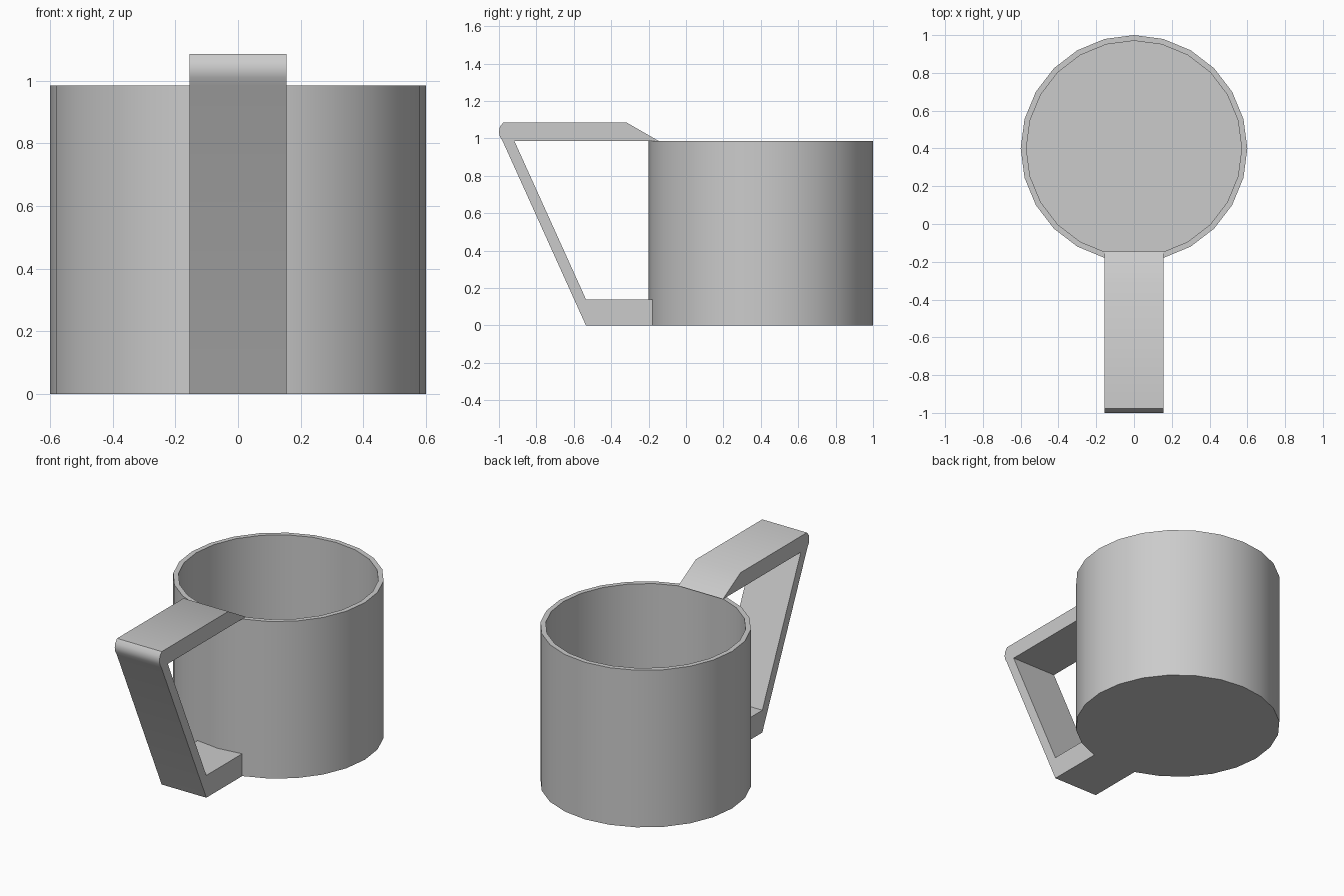
import bpy, bmesh, math

if "Cube" in bpy.data.objects:
    bpy.data.objects.remove(bpy.data.objects["Cube"])

gray = bpy.data.materials.new("plain gray")
gray.diffuse_color = (0.6, 0.6, 0.6, 1)
gray.use_nodes = True
gray.node_tree.nodes["Principled BSDF"].inputs["Base Color"].default_value = gray.diffuse_color


def finish(name, bm):
    bmesh.ops.recalc_face_normals(bm, faces=bm.faces)
    mesh = bpy.data.meshes.new(name)
    bm.to_mesh(mesh)
    bm.free()
    mesh.materials.append(gray)
    obj = bpy.data.objects.new(name, mesh)
    bpy.context.collection.objects.link(obj)
    bpy.ops.object.select_all(action='DESELECT')
    obj.select_set(True)
    bpy.context.view_layer.objects.active = obj
    bpy.ops.object.shade_smooth_by_angle(angle=math.radians(34))
    return obj


# Cup: hollow 24-sided cylinder with a thin wall and floor
SIDES, CENTRE_Y = 24, 0.4
bm = bmesh.new()
rings = []
for radius, z in [(0.6, 0), (0.6, 0.985), (0.57, 0.985), (0.57, 0.03)]:
    ring = []
    for i in range(SIDES):
        a = 2 * math.pi * i / SIDES
        ring.append(bm.verts.new((radius * math.cos(a),
                                  CENTRE_Y + radius * math.sin(a), z)))
    rings.append(ring)
for low, high in zip(rings, rings[1:]):
    for i in range(SIDES):
        j = (i + 1) % SIDES
        bm.faces.new((low[i], low[j], high[j], high[i]))
bm.faces.new(rings[0])
bm.faces.new(rings[-1])
finish("cup", bm)

# Handle: side profile (y, z) extruded across x
profile = [(-0.18, 0), (-0.535, 0), (-0.98, 0.985), (-0.995, 1.01),
           (-1.0, 1.035), (-0.995, 1.062), (-0.977, 1.085),
           (-0.318, 1.085), (-0.145, 0.986), (-0.145, 0.985),
           (-0.917, 0.985), (-0.535, 0.14), (-0.18, 0.14)]
HALF_WIDTH = 0.155
bm = bmesh.new()
side = bm.faces.new([bm.verts.new((-HALF_WIDTH, y, z)) for y, z in profile])
extruded = bmesh.ops.extrude_face_region(bm, geom=[side], use_keep_orig=True)
moved = [v for v in extruded["geom"] if isinstance(v, bmesh.types.BMVert)]
bmesh.ops.translate(bm, verts=moved, vec=(2 * HALF_WIDTH, 0, 0))
finish("handle", bm)
